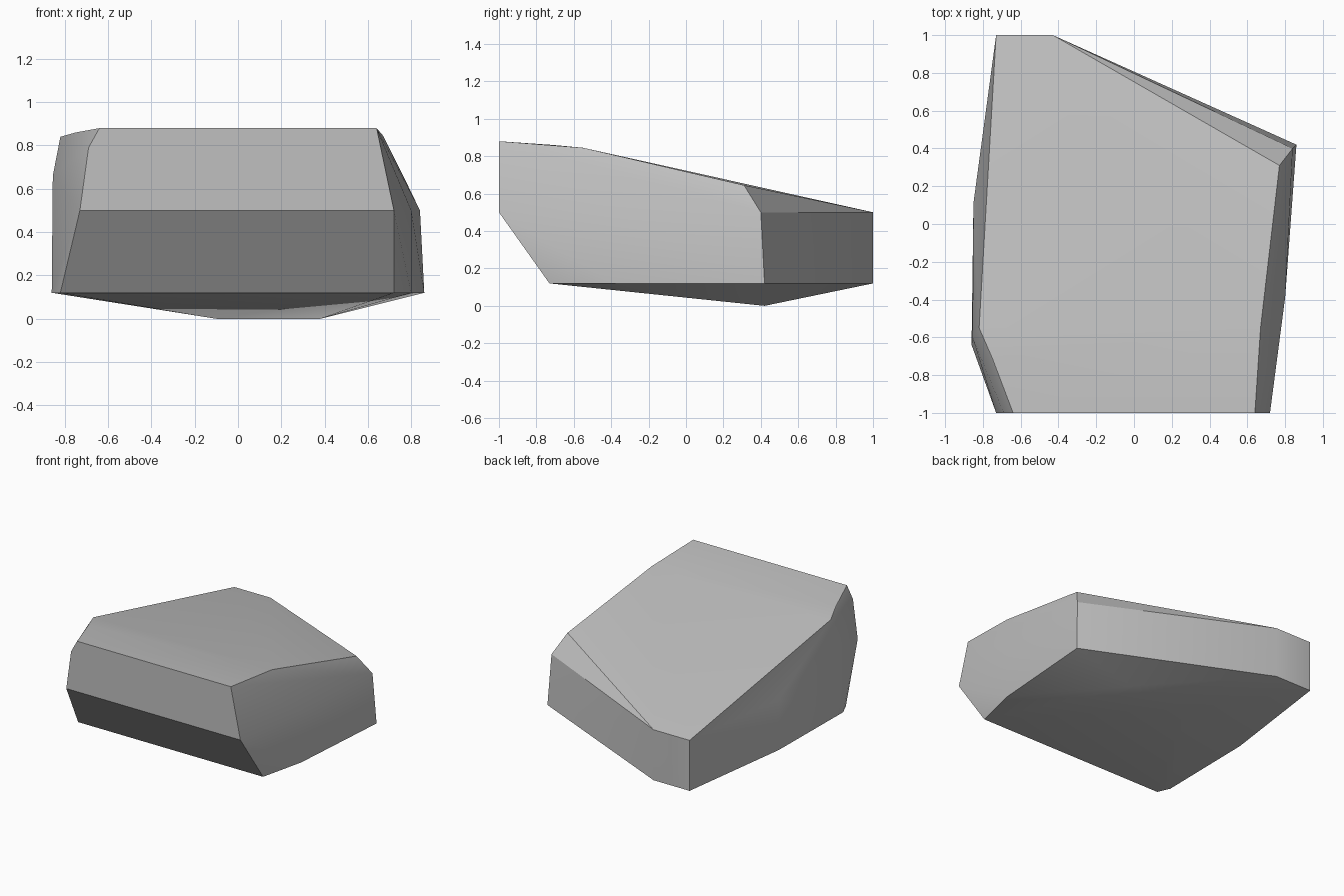
import bpy
import bmesh
import math

# Remove the default cube only
default_cube = bpy.data.objects.get("Cube")
if default_cube:
    bpy.data.objects.remove(default_cube, do_unlink=True)


def make_material(name, color):
    material = bpy.data.materials.new(name)
    material.use_nodes = True
    material.diffuse_color = color
    shader = next(n for n in material.node_tree.nodes if n.type == "BSDF_PRINCIPLED")
    shader.inputs["Base Color"].default_value = color
    shader.inputs["Roughness"].default_value = 0.9
    return material


def at_height(outline, z):
    """Lift a flat outline to one height."""
    return [(x, y, z) for x, y in outline]


def build_faceted_stone(name, corners, material):
    """Wrap a convex faceted skin around the corner points."""
    bm = bmesh.new()
    for corner in corners:
        bm.verts.new(corner)
    hull = bmesh.ops.convex_hull(bm, input=bm.verts[:], use_existing_faces=False)
    leftovers = {v for v in hull["geom_interior"] + hull["geom_unused"]
                 if isinstance(v, bmesh.types.BMVert)}
    bmesh.ops.delete(bm, geom=list(leftovers), context="VERTS")
    # Merge the triangles that lie in one plane
    bmesh.ops.dissolve_limit(bm, angle_limit=math.radians(1),
                             verts=bm.verts[:], edges=bm.edges[:])
    bmesh.ops.recalc_face_normals(bm, faces=bm.faces[:])

    mesh = bpy.data.meshes.new(name)
    bm.to_mesh(mesh)
    bm.free()
    mesh.materials.append(material)
    stone = bpy.data.objects.new(name, mesh)
    bpy.context.collection.objects.link(stone)
    return stone


# Upright back wall and left flank, shared by the foot and the waist
back_wall = [(-.43, 1), (-.73, 1), (-.85, .11)]

# Underside ridge, foot outline and waist outline
ridge = at_height([(-.1, .42), (.38, .42)], 0)
foot = at_height(back_wall + [(-.86, -.64), (-.82, -.73), (.72, -.73),
                              (.8, -.39), (.86, .42)], .12)
waist = at_height(back_wall + [(-.73, -1), (.72, -1), (.8, -.39), (.84, .4)], .5)

# Shoulder points where the flanks lean into the sloping top
shoulder = [(-.855, -.6, .66), (-.69, -1, .79)]

# Sloping top, highest along the front edge
top = at_height([(-.64, -1), (.64, -1)], .88)
top += [(-.75, -.71, .86), (-.82, -.55, .84), (.67, -.55, .845), (.77, .31, .645)]

stone_gray = make_material("stone gray", (.53, .53, .53, 1))
rock = build_faceted_stone("rock", ridge + foot + waist + shoulder + top, stone_gray)

# Smooth shallow bends, keep the main edges crisp
bpy.ops.object.select_all(action="DESELECT")
rock.select_set(True)
bpy.context.view_layer.objects.active = rock
bpy.ops.object.shade_smooth_by_angle(angle=math.radians(30))
